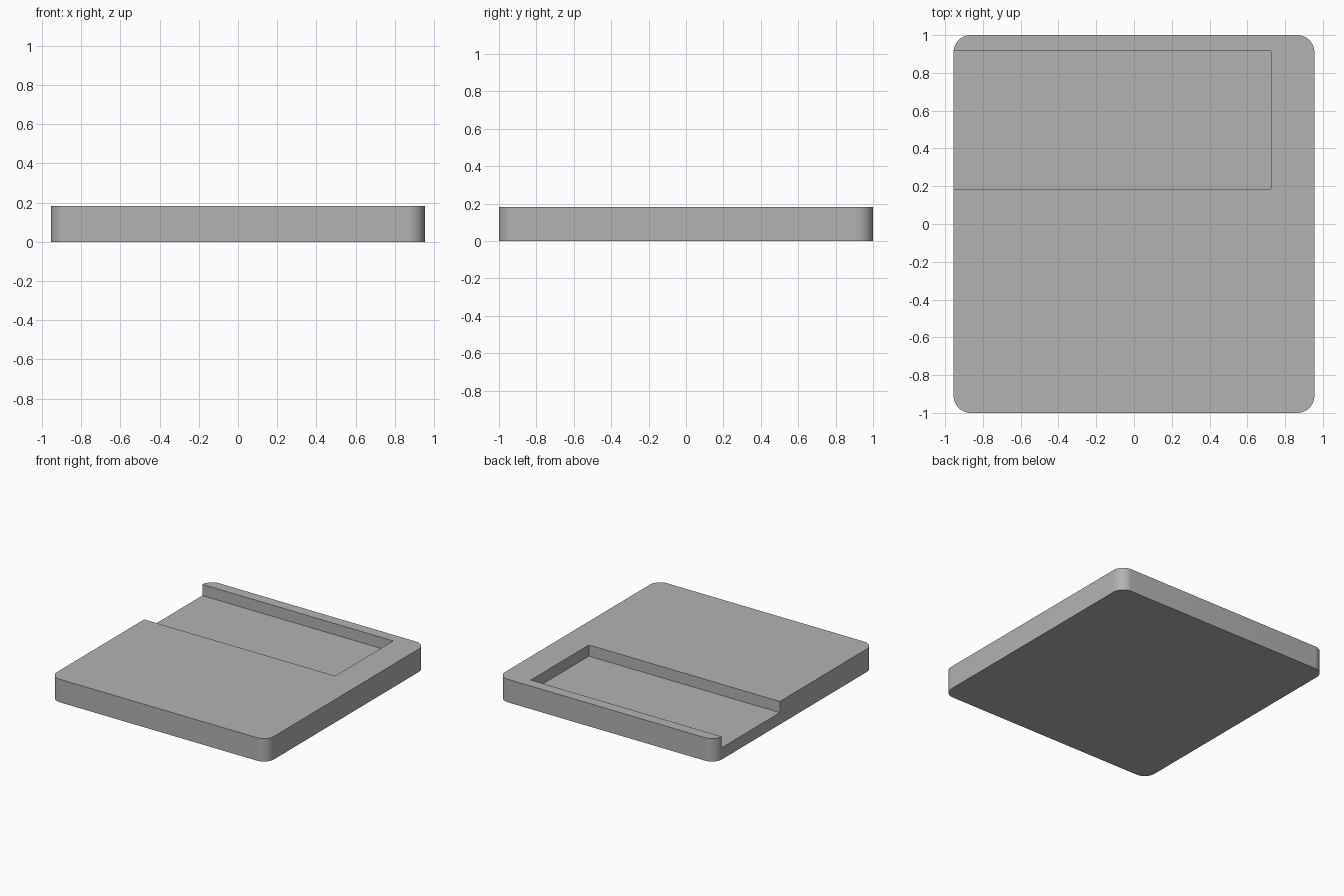
import bpy
from math import sin, cos, pi, radians

cube = bpy.data.objects.get("Cube")
if cube:
    bpy.data.objects.remove(cube, do_unlink=True)

HALF_X, HALF_Y, HEIGHT, RADIUS = 0.955, 1.0, 0.183, 0.09
FLOOR = 0.094          # height of the recess floor
STEPS = 12             # segments per rounded corner


def make_material(name, rgb):
    mat = bpy.data.materials.new(name)
    mat.use_nodes = True
    mat.diffuse_color = (*rgb, 1)
    mat.node_tree.nodes["Principled BSDF"].inputs["Base Color"].default_value = (*rgb, 1)
    return mat


def prism(name, outline, z0, z1):
    """Extrude a counter-clockwise outline between two heights."""
    n = len(outline)
    verts = [(x, y, z) for z in (z0, z1) for x, y in outline]
    faces = [tuple(reversed(range(n))), tuple(range(n, 2 * n))]
    faces += [(i, (i + 1) % n, (i + 1) % n + n, i + n) for i in range(n)]
    mesh = bpy.data.meshes.new(name)
    mesh.from_pydata(verts, [], faces)
    obj = bpy.data.objects.new(name, mesh)
    bpy.context.collection.objects.link(obj)
    return obj


# Rounded slab
outline = []
for quarter, (sx, sy) in enumerate([(1, 1), (-1, 1), (-1, -1), (1, -1)]):
    for step in range(STEPS + 1):
        a = (quarter + step / STEPS) * pi / 2
        outline.append((sx * (HALF_X - RADIUS) + RADIUS * cos(a),
                        sy * (HALF_Y - RADIUS) + RADIUS * sin(a)))
slab = prism("tray_slab", outline, 0, HEIGHT)
slab.data.materials.append(make_material("plain grey", (0.45, 0.45, 0.45)))

# Rectangular recess, open on the right side
x0, x1, y0, y1 = -1.2, 0.725, 0.185, 0.915
cutter = prism("recess_cutter", [(x0, y0), (x1, y0), (x1, y1), (x0, y1)], FLOOR, 0.4)
cutter.hide_render = True
cut = slab.modifiers.new("recess", 'BOOLEAN')
cut.operation = 'DIFFERENCE'
cut.solver = 'EXACT'
cut.object = cutter

bpy.ops.object.select_all(action='DESELECT')
bpy.context.view_layer.objects.active = slab
slab.select_set(True)
bpy.ops.object.modifier_apply(modifier=cut.name)
bpy.data.objects.remove(cutter, do_unlink=True)

# Smooth corners, crisp edges
bpy.ops.object.shade_smooth_by_angle(angle=radians(30))
